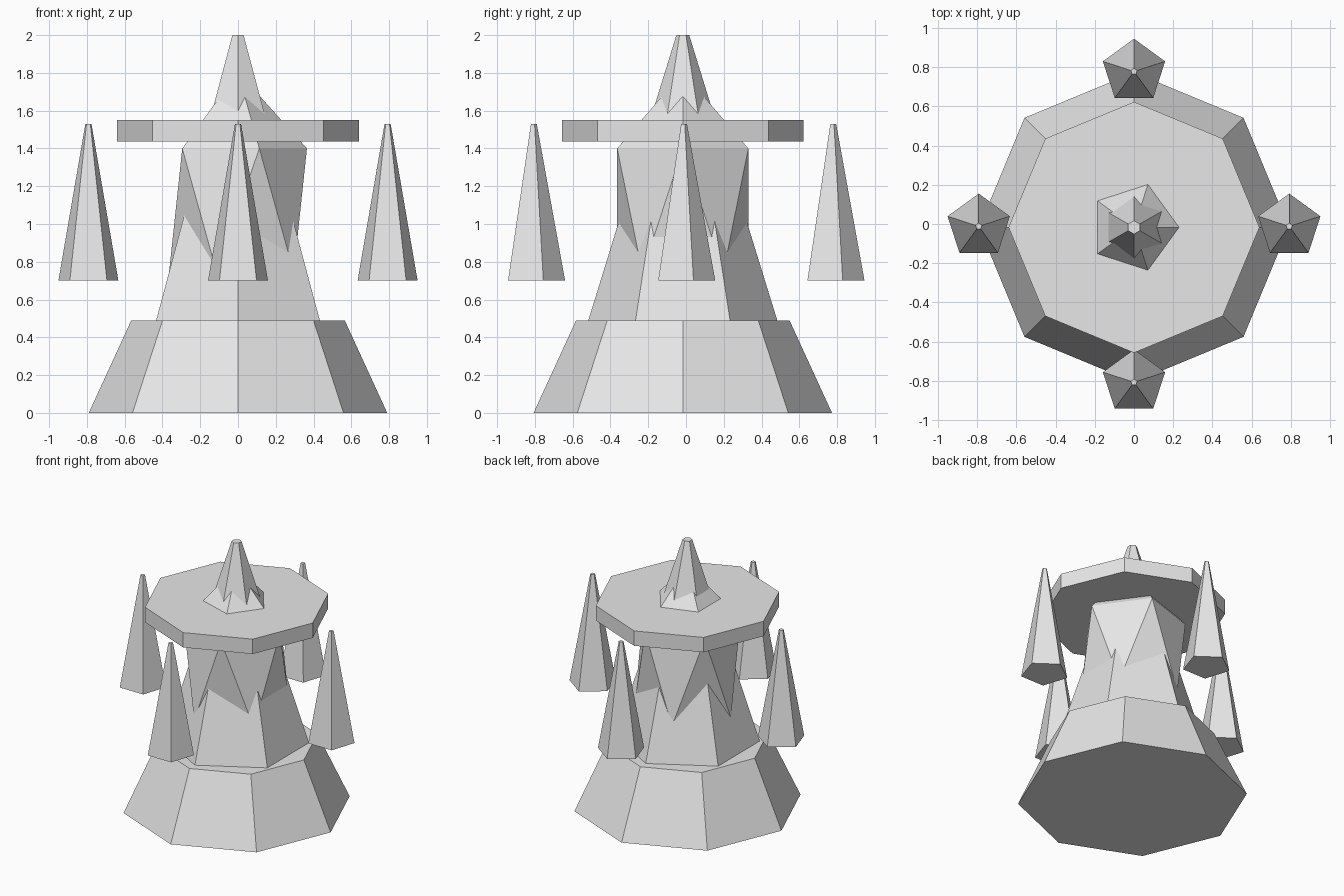
import bpy

if "Cube" in bpy.data.objects:
    bpy.data.objects.remove(bpy.data.objects["Cube"], do_unlink=True)

grey = bpy.data.materials.new("pale_stone")
grey.use_nodes = True
grey.diffuse_color = (0.8, 0.8, 0.8, 1)
grey.node_tree.nodes["Principled BSDF"].inputs["Base Color"].default_value = (0.8, 0.8, 0.8, 1)

CENTRE_Y = -0.017


def finish(name):
    """Name the new part and give it the shared colour."""
    part = bpy.context.object
    part.name = part.data.name = name
    part.data.materials.append(grey)
    return part


def frustum(name, sides, r_low, r_high, z_low, z_high, x=0.0, y=CENTRE_Y):
    """Tapered prism with one corner pointing to the back."""
    bpy.ops.mesh.primitive_cone_add(
        vertices=sides, radius1=r_low, radius2=r_high, depth=z_high - z_low,
        location=(x, y, (z_low + z_high) / 2))
    return finish(name)


# Octagonal foot and the hexagonal tower that rises through everything
frustum("base", 8, 0.79, 0.565, 0, 0.49)
frustum("tower", 6, 0.531, 0.034, 0.39, 2.0)

# Flat octagonal platform
frustum("platform", 8, 0.64, 0.64, 1.437, 1.55)

# Stretched twenty-sided bulge under and through the platform
bpy.ops.mesh.primitive_ico_sphere_add(
    subdivisions=1, radius=0.408, location=(0, CENTRE_Y, 1.072))
finish("bulge").scale.z = 1.797

# Four floating five-sided spikes around the tower
spikes = {"front": (0, -0.807), "back": (0, 0.778),
          "left": (0.792, -0.012), "right": (-0.792, -0.012)}
for side, (x, y) in spikes.items():
    frustum(side + "_spike", 5, 0.167, 0.017, 0.70, 1.53, x, y)
